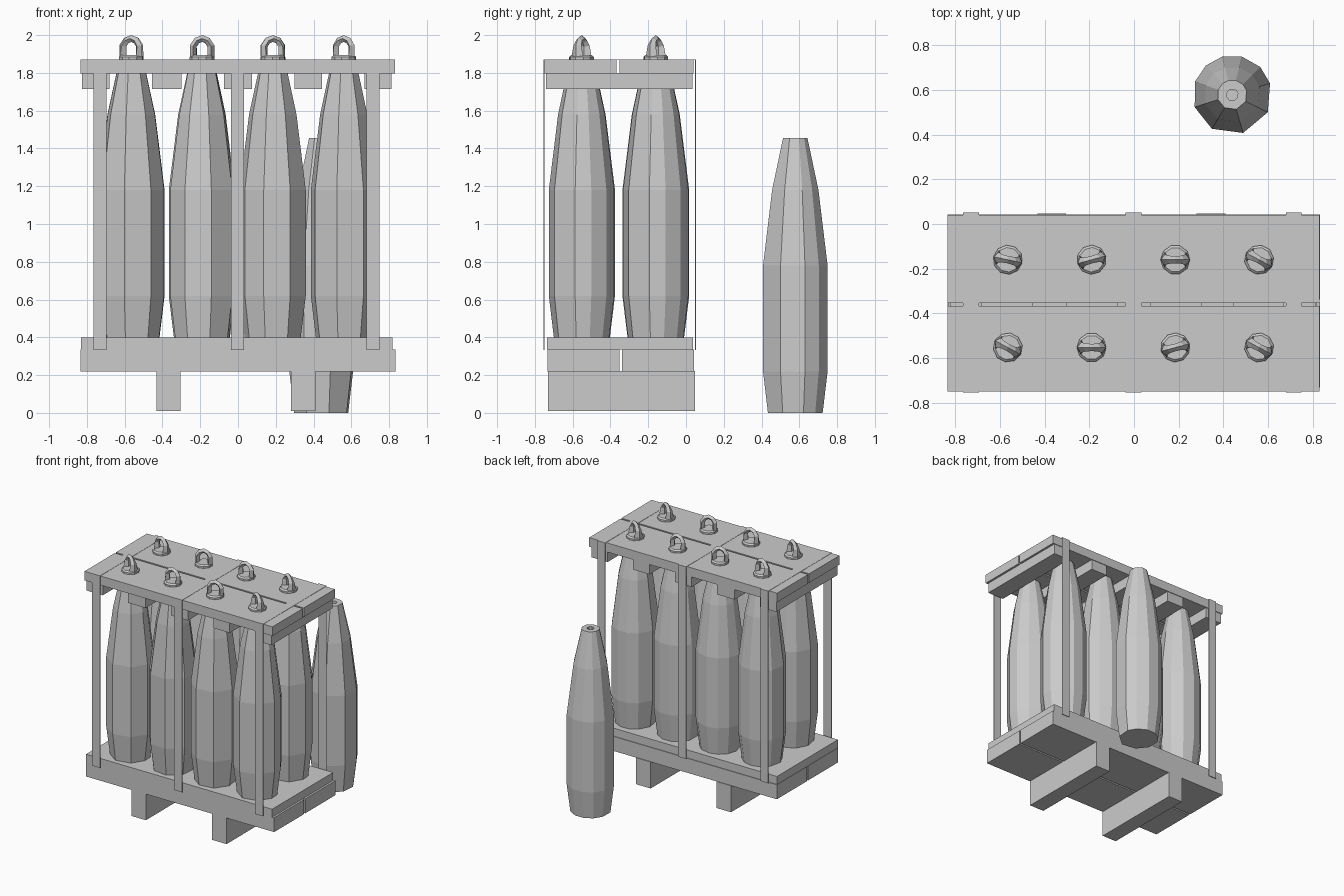
import bpy, bmesh, math
from mathutils import Matrix

cube = bpy.data.objects.get("Cube")
if cube:
    bpy.data.objects.remove(cube, do_unlink=True)

grey = bpy.data.materials.new("plain_grey")
grey.use_nodes = True
GREY = (0.6, 0.6, 0.6, 1)
grey.diffuse_color = GREY
grey.node_tree.nodes["Principled BSDF"].inputs["Base Color"].default_value = GREY


def finish(bm, name):
    bmesh.ops.recalc_face_normals(bm, faces=bm.faces)
    mesh = bpy.data.meshes.new(name)
    bm.to_mesh(mesh)
    bm.free()
    mesh.materials.append(grey)
    ob = bpy.data.objects.new(name, mesh)
    bpy.context.collection.objects.link(ob)
    return ob


def box(name, x, y, z):
    """Box from (low, high) pairs."""
    bm = bmesh.new()
    bmesh.ops.create_cube(bm, size=1)
    for v in bm.verts:
        v.co = [(a + b) / 2 + c * (b - a) for c, (a, b) in zip(v.co, (x, y, z))]
    return finish(bm, name)


def lathe(name, profile, angles, loc, turn=0):
    """Revolve (radius, height) points through the listed angles, closing both ends."""
    bm = bmesh.new()
    rings = [[bm.verts.new((r * math.cos(math.radians(a)), r * math.sin(math.radians(a)), z))
              for a in angles] for r, z in profile]
    n = len(angles)
    for low, high in zip(rings, rings[1:]):
        for i in range(n):
            j = (i + 1) % n
            bm.faces.new((low[i], low[j], high[j], high[i]))
    bm.faces.new(rings[0])
    bm.faces.new(rings[-1])
    bmesh.ops.rotate(bm, verts=bm.verts, matrix=Matrix.Rotation(math.radians(turn), 3, 'Z'))
    ob = finish(bm, name)
    ob.location = loc
    return ob


def lifting_loop(name, loc, turn):
    """Inverted U bar with a diamond cross-section."""
    path = [(-0.047, 0), (-0.047, 0.056), (-0.028, 0.084), (0, 0.095),
            (0.028, 0.084), (0.047, 0.056), (0.047, 0)]
    bm = bmesh.new()
    rings = []
    for i, (x, z) in enumerate(path):
        x0, z0 = path[max(i - 1, 0)]
        x1, z1 = path[min(i + 1, len(path) - 1)]
        length = math.hypot(x1 - x0, z1 - z0)
        nx, nz = (z0 - z1) / length, (x1 - x0) / length
        wide = 0.035 - 0.2 * z
        rings.append([bm.verts.new((x + nx * o, y, z + nz * o))
                      for o, y in ((0.018, 0), (0, wide), (-0.018, 0), (0, -wide))])
    for a, b in zip(rings, rings[1:]):
        for i in range(4):
            j = (i + 1) % 4
            bm.faces.new((a[i], a[j], b[j], b[i]))
    bm.faces.new(rings[0])
    bm.faces.new(rings[-1])
    ob = finish(bm, name)
    ob.location = loc
    ob.rotation_euler.z = math.radians(turn)


# Shells: tapered bodies with uneven facets and a socket in the nose
SHELL = [(0.15, 0), (0.177, 0.22), (0.177, 0.78), (0.127, 1.18),
         (0.067, 1.455), (0.026, 1.455), (0.026, 1.43)]
FACETS = [17, 45, 76, 105, 132, 160, 198, 239, 286, 334]
lathe("loose_shell", SHELL, FACETS, (0.44, 0.578, 0))

COLUMNS = (-0.565, -0.19, 0.185, 0.56)
ROWS = {"front": (-0.553, (-28, 0, 15, -28)), "back": (-0.16, (-12, 15, 0, -28))}
for row, (y, turns) in ROWS.items():
    for i, (x, turn) in enumerate(zip(COLUMNS, turns)):
        lathe(f"{row}_shell_{i + 1}", SHELL, FACETS, (x, y, 0.4), turn)
        # Lifting plug standing on the lid
        lathe(f"{row}_plug_{i + 1}", [(0.066, 0), (0.066, 0.024), (0.055, 0.034)],
              range(0, 360, 36), (x, y, 1.86), turn)
        lifting_loop(f"{row}_lifting_loop_{i + 1}", (x, y, 1.887), turn)

# Lid: two boards over cross beams
box("front_lid_board", (-0.835, 0.83), (-0.75, -0.367), (1.797, 1.87))
box("back_lid_board", (-0.835, 0.83), (-0.353, 0.04), (1.797, 1.87))
for i, (a, b) in enumerate([(-0.825, -0.68), (-0.455, -0.30), (-0.075, 0.075),
                            (0.30, 0.445), (0.67, 0.813)]):
    box(f"lid_beam_{i + 1}", (a, b), (-0.74, 0.035), (1.715, 1.8))

# Pallet: deck, two boards beneath it and two runners
box("pallet_deck", (-0.832, 0.817), (-0.735, 0.037), (0.335, 0.4))
box("front_pallet_board", (-0.835, 0.833), (-0.732, -0.352), (0.22, 0.336))
box("back_pallet_board", (-0.835, 0.833), (-0.338, 0.042), (0.22, 0.336))
for side, a, b in (("right", -0.432, -0.305), ("left", 0.28, 0.41)):
    box(f"{side}_runner", (a, b), (-0.73, 0.047), (0.01, 0.222))

# Thin steel straps over the lid and down both faces
for i, x in enumerate((-0.73, -0.002, 0.715)):
    span = (x - 0.035, x + 0.035)
    box(f"front_strap_{i + 1}", span, (-0.754, -0.75), (0.333, 1.871))
    box(f"back_strap_{i + 1}", span, (0.048, 0.052), (0.333, 1.871))
    box(f"top_strap_{i + 1}", span, (-0.754, 0.052), (1.869, 1.872))
